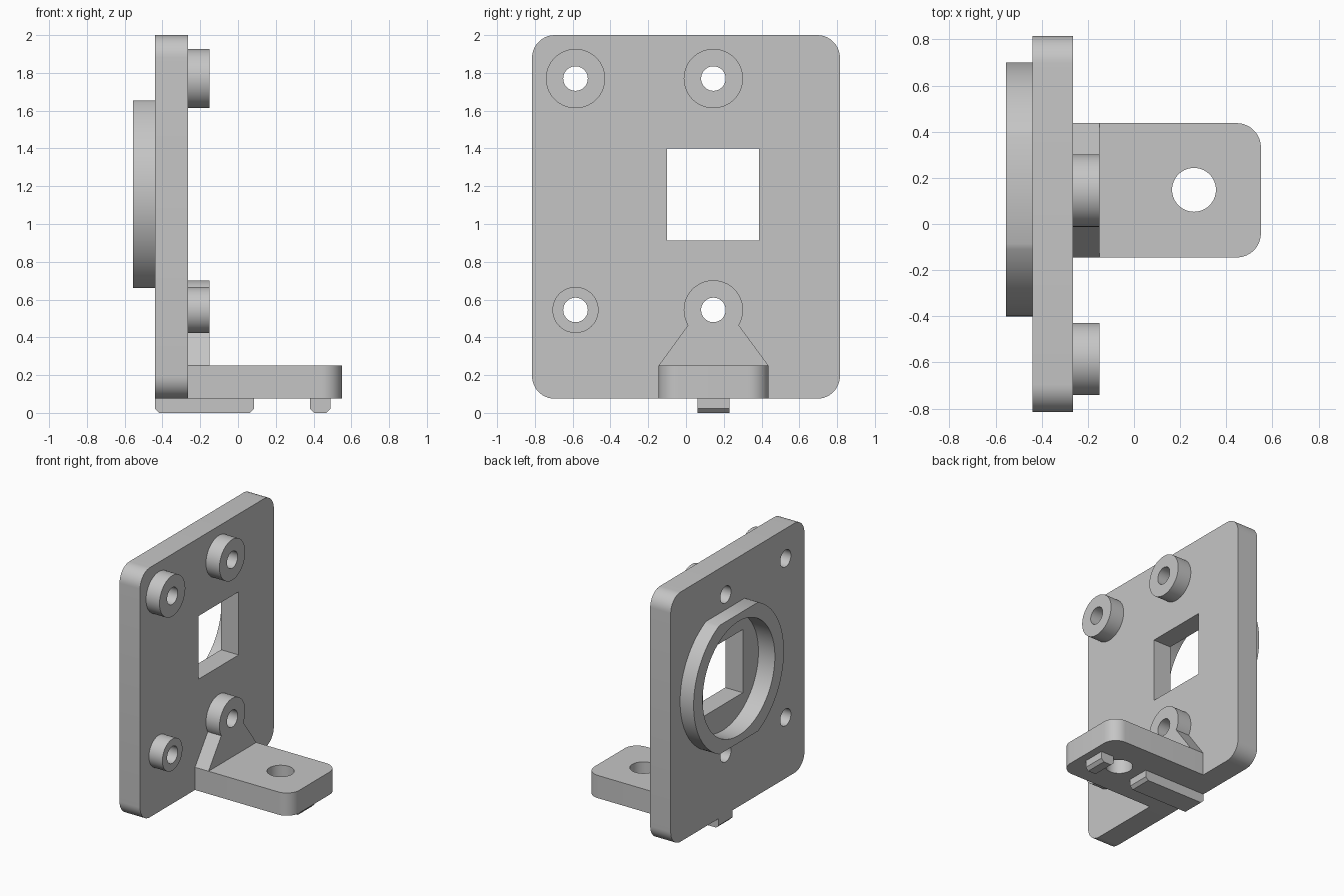
import bpy, bmesh
from math import sin, cos, pi, radians, acos
from mathutils import Vector

cube = bpy.data.objects.get("Cube")
if cube:
    bpy.data.objects.remove(cube, do_unlink=True)

grey = bpy.data.materials.new("light grey")
grey.use_nodes = True
COLOUR = (0.56, 0.56, 0.56, 1)
grey.diffuse_color = COLOUR
grey.node_tree.nodes["Principled BSDF"].inputs["Base Color"].default_value = COLOUR


def arc(cx, cy, r, start=0, end=360, n=64):
    """Points on an arc; a full circle leaves out the repeated end point."""
    steps = n if end - start == 360 else n - 1
    return [(cx + r * cos(radians(start + (end - start) * i / steps)),
             cy + r * sin(radians(start + (end - start) * i / steps))) for i in range(n)]


def rounded(a0, a1, b0, b1, r_low, r_high):
    """Rectangle with separate corner radii on its low-a and high-a sides."""
    pts = []
    for a, s, b, t, start in ((a1, -1, b1, -1, 0), (a0, 1, b1, -1, 90),
                              (a0, 1, b0, 1, 180), (a1, -1, b0, 1, 270)):
        r = r_high if s < 0 else r_low
        pts += arc(a + s * r, b + t * r, r, start, start + 90, 12) if r else [(a, b)]
    return pts


def extrude(name, profile, axis, low, high):
    """Prism from a 2D profile: axis x takes (y, z), y takes (x, z), z takes (x, y)."""
    place = {"x": lambda a, b, d: (d, a, b), "y": lambda a, b, d: (a, d, b),
             "z": lambda a, b, d: (a, b, d)}[axis]
    bm = bmesh.new()
    face = bm.faces.new([bm.verts.new(place(a, b, low)) for a, b in profile])
    new = bmesh.ops.extrude_face_region(bm, geom=[face])["geom"]
    bmesh.ops.translate(bm, vec=Vector(place(0, 0, high - low)),
                        verts=[g for g in new if isinstance(g, bmesh.types.BMVert)])
    bmesh.ops.recalc_face_normals(bm, faces=bm.faces)
    mesh = bpy.data.meshes.new(name)
    bm.to_mesh(mesh)
    bm.free()
    mesh.materials.append(grey)
    ob = bpy.data.objects.new(name, mesh)
    bpy.context.collection.objects.link(ob)
    return ob


def cut(ob, cutters):
    bpy.context.view_layer.objects.active = ob
    for c in cutters:
        mod = ob.modifiers.new("cut", "BOOLEAN")
        mod.operation, mod.solver, mod.object = "DIFFERENCE", "EXACT", c
        bpy.ops.object.modifier_apply(modifier=mod.name)


BACK, FACE, BOSS = -0.44, -0.265, -0.15     # plate back, plate face, boss ends
CY, CZ = 0.15, 1.157                        # ring centre

# Cutters
HOLES = {"upper_front": (-0.585, 1.77, 0.157), "upper_back": (0.145, 1.77, 0.157),
         "lower_front": (-0.585, 0.545, 0.122), "lower_back": (0.145, 0.545, 0.157)}
drills = {k: extrude("drill_" + k, arc(y, z, 0.065, n=40), "x", -0.7, 0)
          for k, (y, z, r) in HOLES.items()}
bore = extrude("bore_cutter", arc(CY, CZ, 0.44, n=96), "x", -0.7, -0.415)
window = extrude("window_cutter", rounded(-0.10, 0.387, 0.913, 1.40, 0, 0), "x", -0.7, 0)
bolt = extrude("bolt_cutter", arc(0.26, 0.148, 0.095), "z", -0.1, 0.5)

# Upright plate
plate = extrude("upright_plate", rounded(-0.815, 0.815, 0.075, 2, 0.12, 0.12), "x", BACK, FACE)
cut(plate, [*drills.values(), window, bore])

# Mounting bosses; the one above the foot flares into a gusset
parts = [plate]
for key, (y, z, r) in HOLES.items():
    if key == "lower_back":
        profile = arc(y, z, r, -31, 211) + [(-0.145, 0.25), (0.437, 0.25)]
        boss = extrude("gusset_boss", profile, "x", FACE, BOSS)
    else:
        boss = extrude(key + "_boss", arc(y, z, r), "x", FACE, BOSS)
    cut(boss, [drills[key]])
    parts.append(boss)

# Back ring with flattened top and bottom
R, FLAT = 0.55, 0.497
half = 90 - acos(FLAT / R) * 180 / pi
outline = arc(CY, CZ, R, -half, half, 48) + arc(CY, CZ, R, 180 - half, 180 + half, 48)
ring = extrude("back_ring", outline, "x", -0.555, BACK)
cut(ring, [bore])
parts.append(ring)

# Foot with bolt hole
foot = extrude("foot", rounded(FACE, 0.55, -0.145, 0.437, 0, 0.105), "z", 0.075, 0.25)
cut(foot, [bolt])
parts.append(foot)

# Locating keys under the foot, with chamfered lower ends
for name, x0, x1 in (("long_key", BACK, 0.085), ("short_key", 0.38, 0.49)):
    c = 0.022
    profile = [(x0, 0.075), (x0, c), (x0 + c, 0), (x1 - c, 0), (x1, c), (x1, 0.075)]
    parts.append(extrude(name, profile, "y", 0.06, 0.23))

for c in [*drills.values(), bore, window, bolt]:
    bpy.data.objects.remove(c, do_unlink=True)

bpy.ops.object.select_all(action="DESELECT")
for ob in parts:
    ob.select_set(True)
bpy.context.view_layer.objects.active = plate
bpy.ops.object.shade_smooth_by_angle(angle=radians(30))
